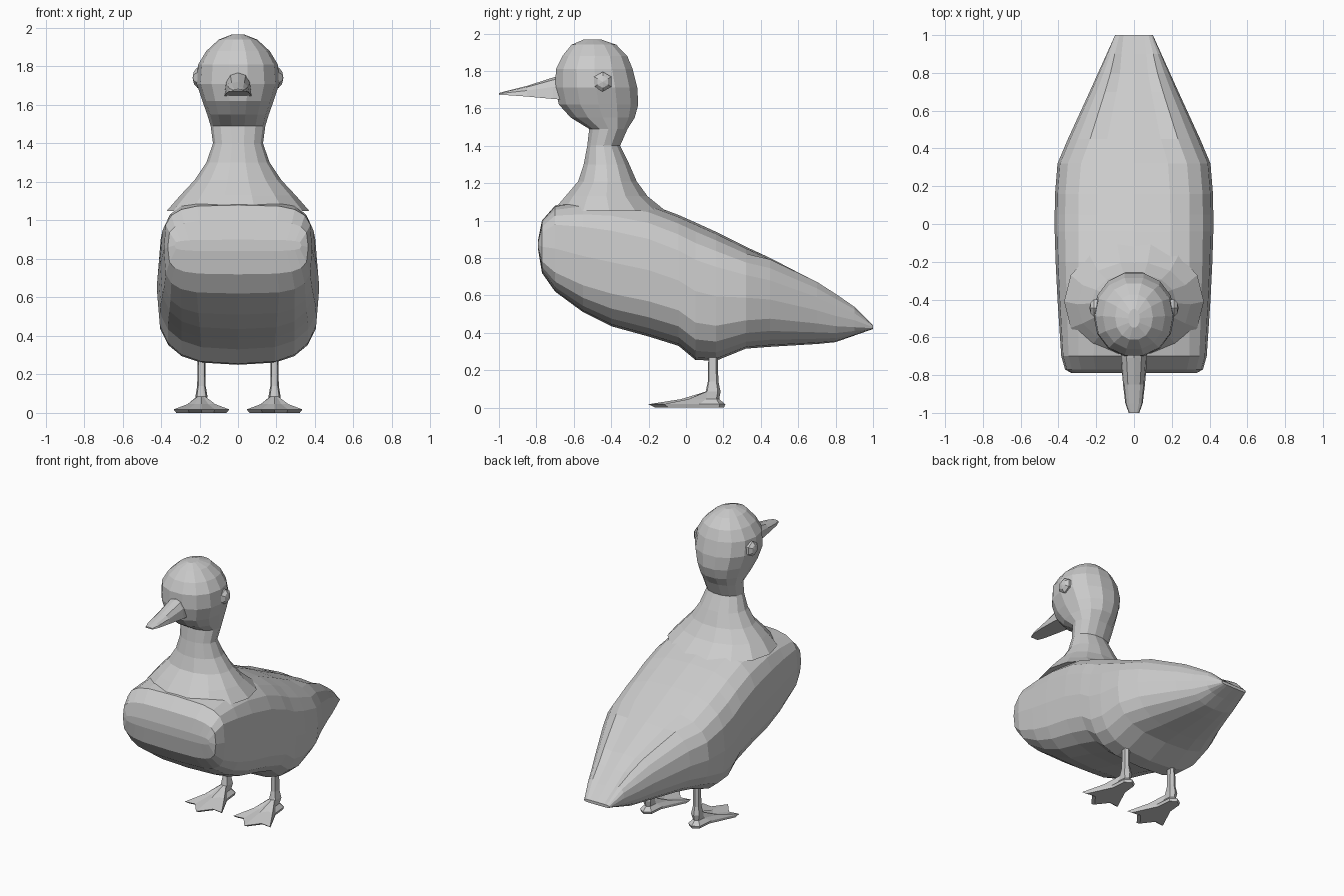
import bpy, bmesh, math
from mathutils import Vector

if "Cube" in bpy.data.objects:
    bpy.data.objects.remove(bpy.data.objects["Cube"], do_unlink=True)

grey = bpy.data.materials.new("plain grey")
grey.use_nodes = True
grey.diffuse_color = (0.6, 0.6, 0.6, 1)
grey.node_tree.nodes["Principled BSDF"].inputs["Base Color"].default_value = (0.6, 0.6, 0.6, 1)


def finish(name, bm):
    bmesh.ops.recalc_face_normals(bm, faces=bm.faces)
    mesh = bpy.data.meshes.new(name)
    bm.to_mesh(mesh)
    bm.free()
    mesh.materials.append(grey)
    obj = bpy.data.objects.new(name, mesh)
    bpy.context.collection.objects.link(obj)
    return obj


def loft(name, rings):
    """Skin a list of closed rings and cap both ends."""
    bm = bmesh.new()
    loops = [[bm.verts.new(p) for p in ring] for ring in rings]
    n = len(loops[0])
    for a, b in zip(loops, loops[1:]):
        for i in range(n):
            j = (i + 1) % n
            bm.faces.new((a[i], a[j], b[j], b[i]))
    bm.faces.new(loops[0])
    bm.faces.new(loops[-1])
    return finish(name, bm)


def oval(count, power):
    """Unit superellipse points; a higher power is boxier."""
    pts = []
    for i in range(count):
        a = 2 * math.pi * i / count
        c, s = math.cos(a), math.sin(a)
        pts.append((math.copysign(abs(c) ** (2 / power), c),
                    math.copysign(abs(s) ** (2 / power), s)))
    return pts


# Body: sections from chest to tail (y, bottom, top, half width, boxiness)
sections = [
    (-0.79, 0.84, 0.90, 0.33, 4), (-0.77, 0.72, 1.00, 0.365, 4),
    (-0.70, 0.62, 1.08, 0.385, 4), (-0.55, 0.51, 1.11, 0.395, 3.6),
    (-0.40, 0.435, 1.12, 0.405, 3.3), (-0.20, 0.38, 1.09, 0.415, 3.1),
    (-0.04, 0.33, 1.03, 0.42, 3), (0.05, 0.255, 0.99, 0.42, 3),
    (0.16, 0.25, 0.94, 0.418, 3), (0.32, 0.315, 0.86, 0.405, 2.9),
    (0.45, 0.325, 0.83, 0.35, 2.6), (0.70, 0.34, 0.70, 0.235, 2.5),
    (0.80, 0.35, 0.63, 0.19, 2.5), (0.90, 0.385, 0.55, 0.145, 3),
    (1.00, 0.42, 0.44, 0.10, 4),
]
rings = []
for y, low, high, w, power in sections:
    ring = []
    for u, v in oval(20, power):
        # Sunken tail strip between the folded wings
        dip = 0.03 if 0.4 < y < 0.95 and v > 0.5 and abs(u) < 0.5 else 0
        ring.append((u * w, y, (low + high) / 2 + v * (high - low) / 2 - dip))
    rings.append(ring)
loft("body", rings)

# Head and neck: rings from base to crown (z, front y, back y, half width)
levels = [
    (1.05, -0.72, -0.10, 0.37), (1.13, -0.65, -0.20, 0.30),
    (1.21, -0.58, -0.26, 0.225), (1.30, -0.55, -0.30, 0.165),
    (1.40, -0.53, -0.35, 0.13), (1.49, -0.52, -0.31, 0.142),
    (1.55, -0.62, -0.27, 0.16), (1.62, -0.685, -0.25, 0.185),
    (1.71, -0.705, -0.255, 0.215), (1.81, -0.70, -0.28, 0.207),
    (1.88, -0.665, -0.31, 0.165), (1.94, -0.615, -0.37, 0.10),
    (1.967, -0.55, -0.45, 0.03),
]
loft("head_and_neck", [[(u * w, (f + b) / 2 + v * (b - f) / 2, z)
                        for u, v in oval(14, 2.1)] for z, f, b, w in levels])

# Beak: flat underneath, arched on top (y, bottom, top, half width)
beak = [(-0.64, 1.645, 1.78, 0.07), (-0.71, 1.65, 1.765, 0.07),
        (-0.85, 1.663, 1.72, 0.058), (-0.95, 1.67, 1.695, 0.046),
        (-1.0, 1.672, 1.682, 0.028)]
loft("beak", [[(u * w, y, low + max(v, 0) * (high - low))
               for u, v in oval(12, 2.4) if v > -0.1] for y, low, high, w in beak])

# Eyes, legs and webbed feet on both sides
half = [(0, 0.21), (0.045, 0.18), (0.055, 0.07), (0.145, -0.12), (0.07, -0.11)]
outline = half + [(0, -0.2)] + [(-x, y) for x, y in reversed(half[1:])]
ankle = Vector((0, 0.145))
for side, label in ((1, "left"), (-1, "right")):
    bm = bmesh.new()
    bmesh.ops.create_uvsphere(bm, u_segments=6, v_segments=5, radius=1)
    for v in bm.verts:
        v.co = (side * (0.2 + 0.036 * v.co.z), -0.445 + 0.056 * v.co.x, 1.742 + 0.056 * v.co.y)
    finish(label + "_eye", bm)

    rings = []
    for scale, z in ((0.9, 0.0), (1.0, 0.018), (0.5, 0.045)):
        rings.append([(side * 0.19 + x * scale, ankle.y + (y - ankle.y) * scale, z)
                      for x, y in outline])
    for radius, z in ((0.04, 0.085), (0.028, 0.14), (0.025, 0.3)):
        ring = []
        for x, y in outline:
            d = (Vector((x, y)) - ankle).normalized() * radius
            ring.append((side * 0.19 + d.x, ankle.y + d.y, z))
        rings.append(ring)
    loft(label + "_leg_and_foot", rings)
